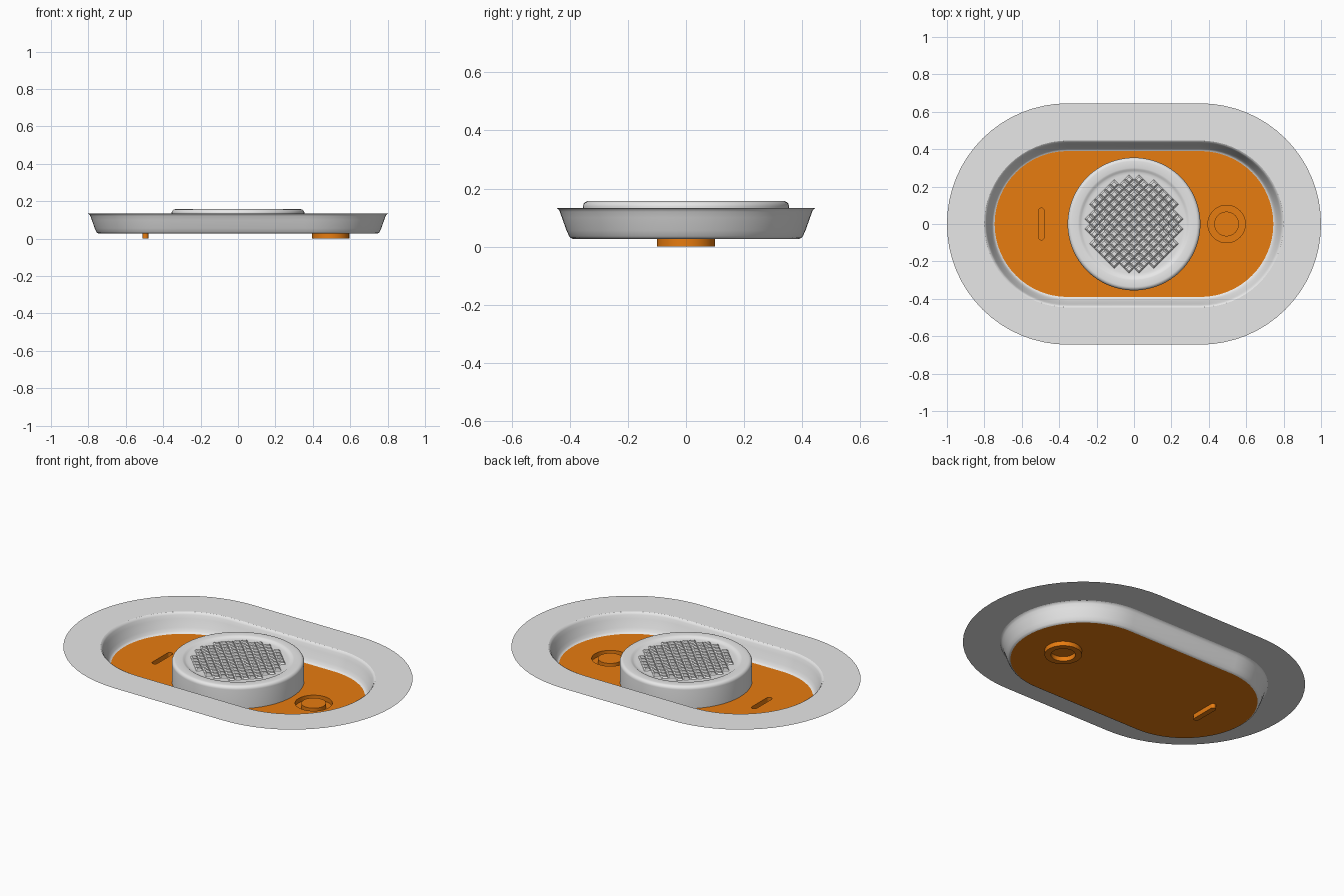
import bpy, bmesh, math
from mathutils import Vector

if "Cube" in bpy.data.objects:
    bpy.data.objects.remove(bpy.data.objects["Cube"], do_unlink=True)


def material(name, rgb):
    m = bpy.data.materials.new(name)
    m.use_nodes = True
    m.diffuse_color = (*rgb, 1)
    m.node_tree.nodes["Principled BSDF"].inputs["Base Color"].default_value = (*rgb, 1)
    return m


GREY = material("light grey", (0.8, 0.8, 0.8))
ORANGE = material("orange", (0.8, 0.2, 0.005))

RIM_Z, FLOOR_Z = 0.133, 0.027
HALF = 0.355          # half length of the straight sides


def finish(bm, name, mat, angle=30):
    me = bpy.data.meshes.new(name)
    bm.to_mesh(me)
    bm.free()
    me.materials.append(mat)
    me.shade_smooth()
    me.set_sharp_from_angle(angle=math.radians(angle))
    ob = bpy.data.objects.new(name, me)
    bpy.context.collection.objects.link(ob)
    return ob


def outline(r, z, half=0.0, cx=0.0, upright=False, n=32):
    """Circle, or a slot with straight sides, as a list of points."""
    pts = []
    for side, start in ((1, -0.5), (-1, 0.5)):
        for i in range(n + 1):
            if half == 0 and i == n:
                continue
            a = math.pi * (start + i / n)
            x, y = side * half + r * math.cos(a), r * math.sin(a)
            if upright:
                x, y = -y, x
            pts.append(Vector((cx + x, y, z)))
    return pts


def ring(bm, pts):
    return [bm.verts.new(p) for p in pts]


def bridge(bm, a, b):
    for i in range(len(a)):
        j = (i + 1) % len(a)
        bm.faces.new((a[i], a[j], b[j], b[i]))


def sweep(bm, profile, **kw):
    rings = [ring(bm, outline(r, z, **kw)) for r, z in profile]
    for a, b in zip(rings, rings[1:]):
        bridge(bm, a, b)
    return rings


# Thin flat flange around the tray
bm = bmesh.new()
sweep(bm, [(0.645, RIM_Z), (0.446, RIM_Z)], half=HALF)
finish(bm, "flange", GREY)

# Sloping tray wall with softened top and bottom
bm = bmesh.new()
sweep(bm, [(0.446, RIM_Z), (0.439, 0.129), (0.434, 0.12), (0.427, 0.1), (0.411, 0.055),
           (0.402, 0.036), (0.397, 0.03), (0.39, FLOOR_Z)], half=HALF)
finish(bm, "tray_wall", GREY, 60)

# Tray floor with a ring channel and a slot pressed down into it
bm = bmesh.new()
RING = dict(cx=0.495)
SLOT = dict(cx=-0.495, half=0.069, upright=True, n=12)
edge = ring(bm, outline(0.39, FLOOR_Z, half=HALF))
channel_top = ring(bm, outline(0.1, FLOOR_Z, **RING))
slot_top = ring(bm, outline(0.016, FLOOR_Z, **SLOT))
edges = [bm.edges.new((l[i - 1], l[i])) for l in (edge, channel_top, slot_top)
         for i in range(len(l))]
bmesh.ops.triangle_fill(bm, edges=edges, use_beauty=True, normal=(0, 0, 1))
loops = [channel_top] + [ring(bm, outline(r, z, **RING))
                         for r, z in ((0.1, 0), (0.066, 0), (0.066, FLOOR_Z))]
for a, b in zip(loops, loops[1:]):
    bridge(bm, a, b)
bm.faces.new(loops[-1])
slot_bottom = ring(bm, outline(0.016, 0, **SLOT))
bridge(bm, slot_top, slot_bottom)
bm.faces.new(slot_bottom)
bmesh.ops.recalc_face_normals(bm, faces=bm.faces[:])
bm.normal_update()
if max(bm.faces, key=lambda f: f.calc_area()).normal.z < 0:
    bmesh.ops.reverse_faces(bm, faces=bm.faces[:])
finish(bm, "tray_floor", ORANGE)

# Round puck with a rounded rim and a shallow dished top
bm = bmesh.new()
fillet = [(0.335 + 0.02 * math.cos(a), 0.137 + 0.02 * math.sin(a))
          for a in (math.pi / 2 * i / 6 for i in range(7))]
rings = sweep(bm, [(0.355, FLOOR_Z)] + fillet +
              [(0.3, 0.157), (0.292, 0.155), (0.285, 0.15), (0.276, 0.147), (0.265, 0.146)], n=48)
bm.faces.new(rings[-1])
finish(bm, "puck", GREY, 40)

# Knurled grip: diamond studs on a diagonal lattice
bm = bmesh.new()
STEP = 0.0265


def diamond(x, y, r, z):
    return ring(bm, [(x + r, y, z), (x, y + r, z), (x - r, y, z), (x, y - r, z)])


for i in range(-9, 10):
    for j in range(-9, 10):
        x, y = i * STEP, j * STEP
        if (i + j) % 2 == 0 and math.hypot(x, y) < 0.245:
            low = diamond(x, y, 0.0255, 0.146)
            top = diamond(x, y, 0.014, 0.154)
            bridge(bm, low, top)
            bm.faces.new(top)
finish(bm, "grip_studs", GREY, 20)
